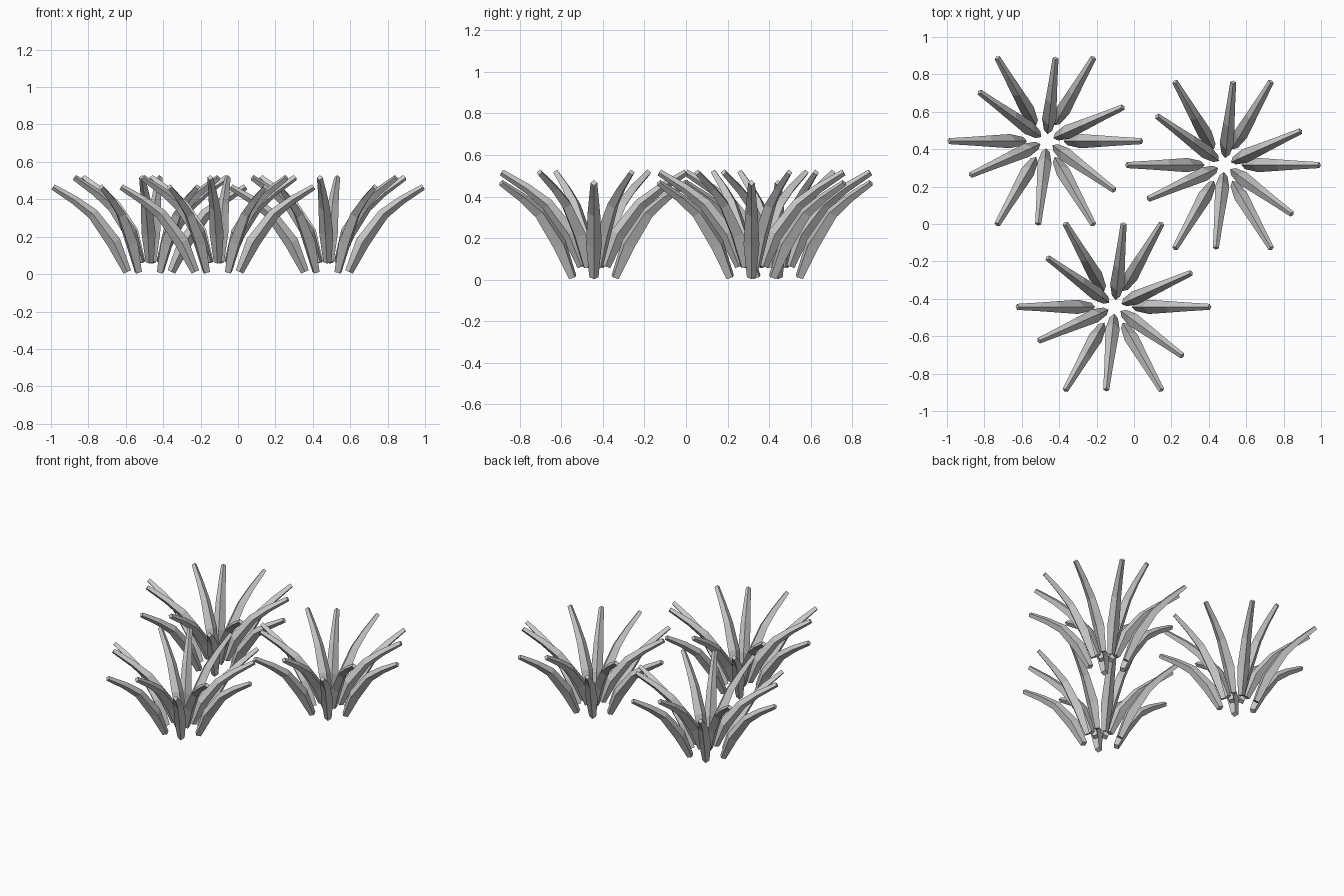
import bpy, bmesh, math
from mathutils import Vector

if "Cube" in bpy.data.objects:
    bpy.data.objects.remove(bpy.data.objects["Cube"])

SIDES = 4
# (distance out, height, half-width) along each blade
OUTER = [(0.118, 0.012, 0.022), (0.190, 0.170, 0.038), (0.302, 0.322, 0.030), (0.400, 0.396, 0.023), (0.515, 0.466, 0.016)]
INNER = [(0.058, 0.064, 0.022), (0.118, 0.220, 0.038), (0.225, 0.362, 0.030), (0.322, 0.438, 0.023), (0.446, 0.516, 0.016)]


def add_blade(bm, path, angle, shift=0.0):
    """Tapered bent tube of diamond section, ridged above and below."""
    out = Vector((math.cos(angle), math.sin(angle), 0))
    side = Vector((-math.sin(angle), math.cos(angle), 0))
    up = Vector((0, 0, 1))
    pts = [out * r + up * z + Vector((shift, 0, 0)) for r, z, w in path]
    rings = []
    for i, p in enumerate(pts):
        t = (pts[min(i + 1, len(pts) - 1)] - pts[max(i - 1, 0)]).normalized()
        n = side.cross(t).normalized()
        w = path[i][2]
        ring = []
        for k in range(SIDES):
            a = 2 * math.pi * k / SIDES
            ring.append(bm.verts.new(p + (n * math.cos(a) + side * math.sin(a)) * w))
        rings.append(ring)
    for a, b in zip(rings, rings[1:]):
        for k in range(SIDES):
            j = (k + 1) % SIDES
            bm.faces.new((a[k], a[j], b[j], b[k]))
    bm.faces.new(rings[0])
    bm.faces.new(rings[-1])


# One clump mesh: low outer blades and raised inner blades
bm = bmesh.new()
for k in range(6):
    add_blade(bm, OUTER, math.radians(60 * k))
    add_blade(bm, INNER, math.radians(24 + 60 * k), 0.008)
bmesh.ops.recalc_face_normals(bm, faces=bm.faces)
mesh = bpy.data.meshes.new("grass_clump")
bm.to_mesh(mesh)
bm.free()

# Three clumps
for name, x, y in (("grass_clump_back_left", -0.474, 0.443),
                   ("grass_clump_right", 0.476, 0.315),
                   ("grass_clump_front", -0.110, -0.443)):
    ob = bpy.data.objects.new(name, mesh)
    ob.location = (x, y, 0)
    bpy.context.collection.objects.link(ob)
